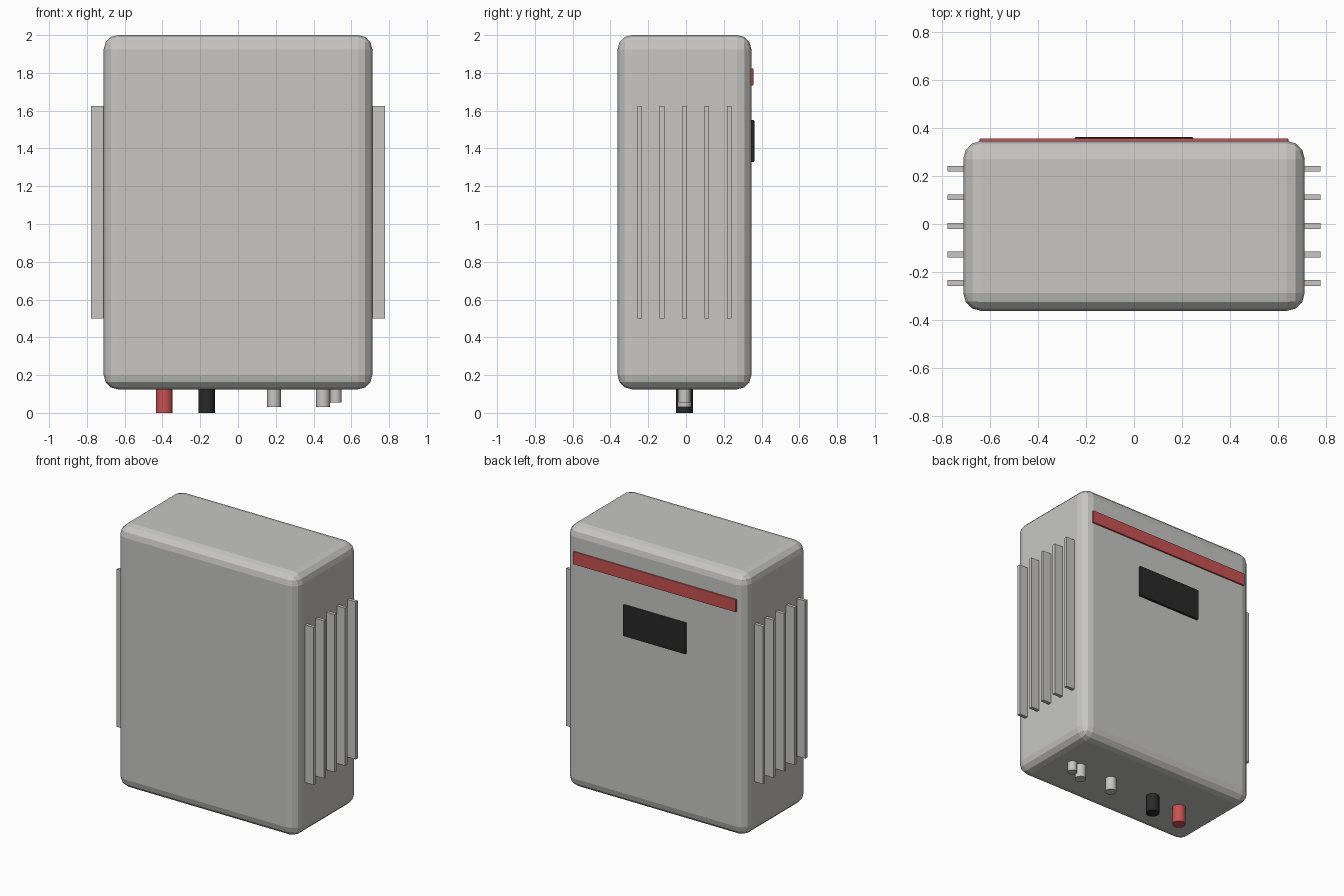
import bpy

if "Cube" in bpy.data.objects:
    bpy.data.objects.remove(bpy.data.objects["Cube"])


def material(name, rgb):
    m = bpy.data.materials.new(name)
    m.diffuse_color = (*rgb, 1.0)
    m.use_nodes = True
    m.node_tree.nodes["Principled BSDF"].inputs["Base Color"].default_value = m.diffuse_color
    return m


GREY = material("light_grey", (0.57, 0.565, 0.55))
RED = material("red", (0.58, 0.085, 0.085))
BLACK = material("black", (0.022, 0.022, 0.022))


def box(name, x, y, z, mat, bevel=0.0, segments=1):
    """Box from (min, max) ranges, with optional rounded edges."""
    bpy.ops.mesh.primitive_cube_add(
        size=1, location=[(a + b) / 2 for a, b in (x, y, z)])
    ob = bpy.context.object
    ob.name = name
    ob.scale = [b - a for a, b in (x, y, z)]
    bpy.ops.object.transform_apply(location=False, rotation=False, scale=True)
    ob.data.materials.append(mat)
    if bevel:
        mod = ob.modifiers.new("rounded_edges", "BEVEL")
        mod.width = bevel
        mod.segments = segments
    return ob


def connector(name, x, radius, bottom, mat):
    """Vertical cable gland under the housing."""
    top = 0.14
    bpy.ops.mesh.primitive_cylinder_add(
        vertices=24, radius=radius, depth=top - bottom,
        location=(x, MID_Y, (top + bottom) / 2))
    ob = bpy.context.object
    ob.name = name
    ob.data.materials.append(mat)
    bpy.ops.object.shade_smooth_by_angle()


MID_Y = -0.008
BACK = 0.346

# Housing
box("housing", (-0.711, 0.711), (-0.362, BACK), (0.125, 2.0), GREY, 0.075, 3)

# Cooling fins on both sides
for side, s in (("left", -1), ("right", 1)):
    for i in range(5):
        y = MID_Y + (i - 2) * 0.119
        box(f"cooling_fin_{side}_{i + 1}", sorted((s * 0.70, s * 0.777)),
            (y - 0.012, y + 0.012), (0.5, 1.625), GREY)

# Accent stripe and display on the +y face
box("accent_stripe", (-0.643, 0.643), (BACK - 0.01, 0.357), (1.733, 1.823), RED, 0.004, 2)
box("display", (-0.248, 0.248), (BACK - 0.01, 0.362), (1.328, 1.55), BLACK, 0.006, 2)

# Connectors underneath
connector("positive_terminal", -0.39, 0.044, 0.0, RED)
connector("negative_terminal", -0.165, 0.044, 0.0, BLACK)
connector("cable_gland_inner", 0.19, 0.037, 0.03, GREY)
connector("cable_gland_outer", 0.45, 0.037, 0.03, GREY)
connector("signal_port", 0.518, 0.031, 0.056, GREY)
